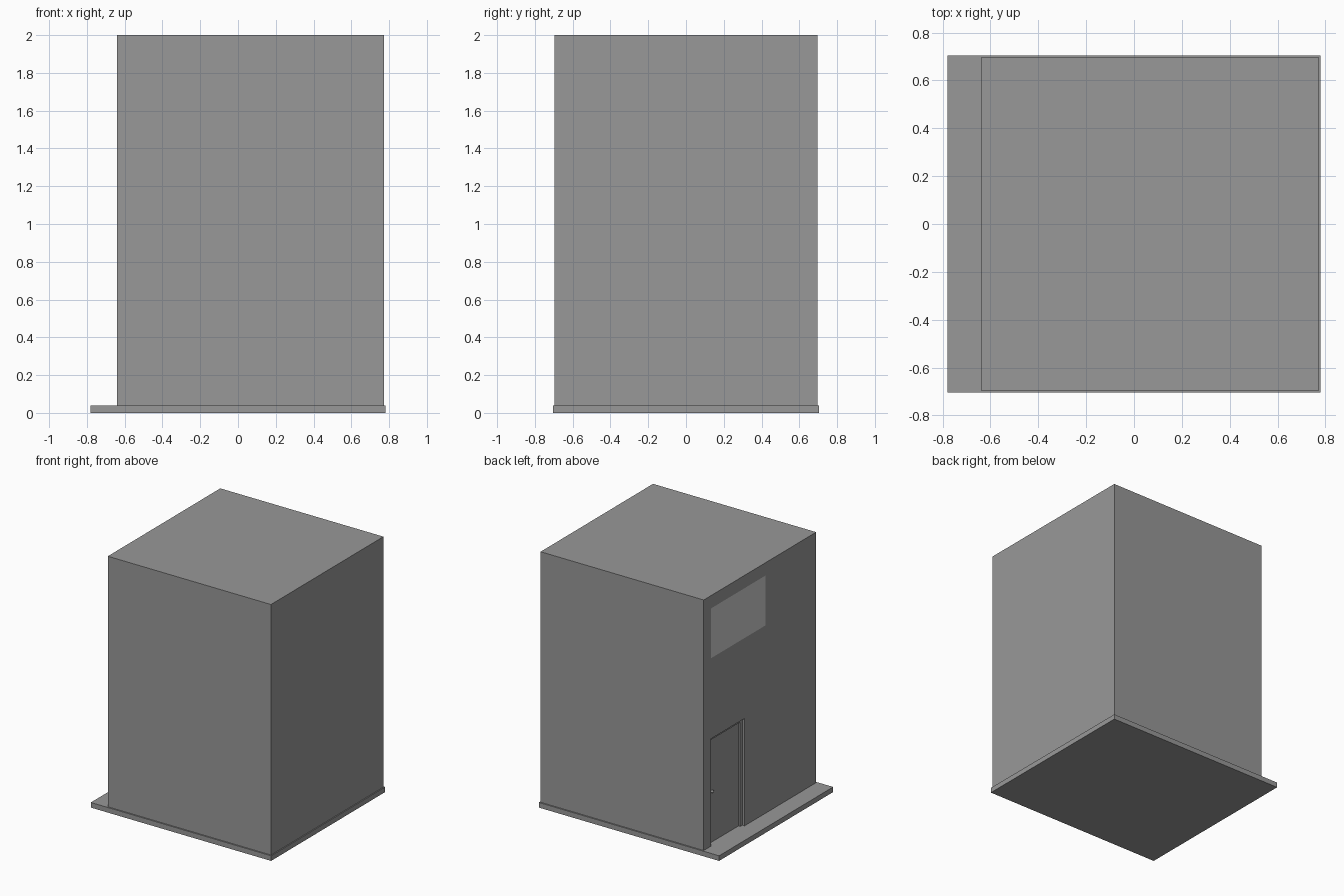
import bpy
import math

if "Cube" in bpy.data.objects:
    bpy.data.objects.remove(bpy.data.objects["Cube"])

# Dark grey shared by everything but the window
dark = bpy.data.materials.new("dark_grey")
dark.diffuse_color = (0.314, 0.314, 0.314, 1)
dark.use_nodes = True
dark.node_tree.nodes["Principled BSDF"].inputs["Base Color"].default_value = dark.diffuse_color


def box(name, x0, x1, y0, y1, z0, z1):
    bpy.ops.mesh.primitive_cube_add(
        size=1, location=((x0 + x1) / 2, (y0 + y1) / 2, (z0 + z1) / 2))
    ob = bpy.context.object
    ob.name = name
    ob.scale = (x1 - x0, y1 - y0, z1 - z0)
    bpy.ops.object.transform_apply(location=False, rotation=False, scale=True)
    ob.data.materials.append(dark)
    return ob


WALL = -0.64                      # entrance wall plane
SLAB_TOP = 0.04
Y0, Y1, DOOR_TOP = 0.19, 0.604, 0.88
DEPTH, FRAME_IN, FRAME_W = 0.05, 0.02, 0.025

# Ground slab and main block
box("base_slab", -0.78, 0.78, -0.705, 0.705, 0, SLAB_TOP)
building = box("building_block", WALL, 0.772, -0.695, 0.695, SLAB_TOP, 2.0)

# Doorway niche
cutter = box("doorway_cutter", WALL - 0.1, WALL + DEPTH, Y0, Y1, 0, DOOR_TOP)
cutter.hide_render = True
cutter.hide_viewport = True
cut = building.modifiers.new("doorway", 'BOOLEAN')
cut.operation = 'DIFFERENCE'
cut.solver = 'EXACT'
cut.object = cutter

# Door frame: two jambs and a head
fx0, fx1 = WALL + FRAME_IN, WALL + DEPTH
box("door_jamb_right", fx0, fx1, Y0, Y0 + FRAME_W, SLAB_TOP, DOOR_TOP)
box("door_jamb_left", fx0, fx1, Y1 - FRAME_W, Y1, SLAB_TOP, DOOR_TOP)
box("door_head", fx0, fx1, Y0 + FRAME_W, Y1 - FRAME_W, DOOR_TOP - FRAME_W, DOOR_TOP)

# Door leaf and knob
box("door_leaf", WALL + 0.035, fx1, Y0 + FRAME_W, Y1 - FRAME_W,
    SLAB_TOP, DOOR_TOP - FRAME_W)
bpy.ops.mesh.primitive_uv_sphere_add(
    segments=16, ring_count=8, radius=0.011, location=(WALL + 0.026, 0.55, 0.44))
knob = bpy.context.object
knob.name = "door_knob"
knob.data.materials.append(dark)
bpy.ops.object.shade_smooth_by_angle(angle=math.radians(40))

# Flush window pane in the default lighter grey, facing -x
bpy.ops.mesh.primitive_plane_add(
    size=1, location=(WALL - 0.0005, 0.2685, 1.705), rotation=(0, -math.pi / 2, 0))
pane = bpy.context.object
pane.name = "window_pane"
pane.scale = (0.39, 0.671, 1)
bpy.ops.object.transform_apply(location=False, rotation=True, scale=True)
